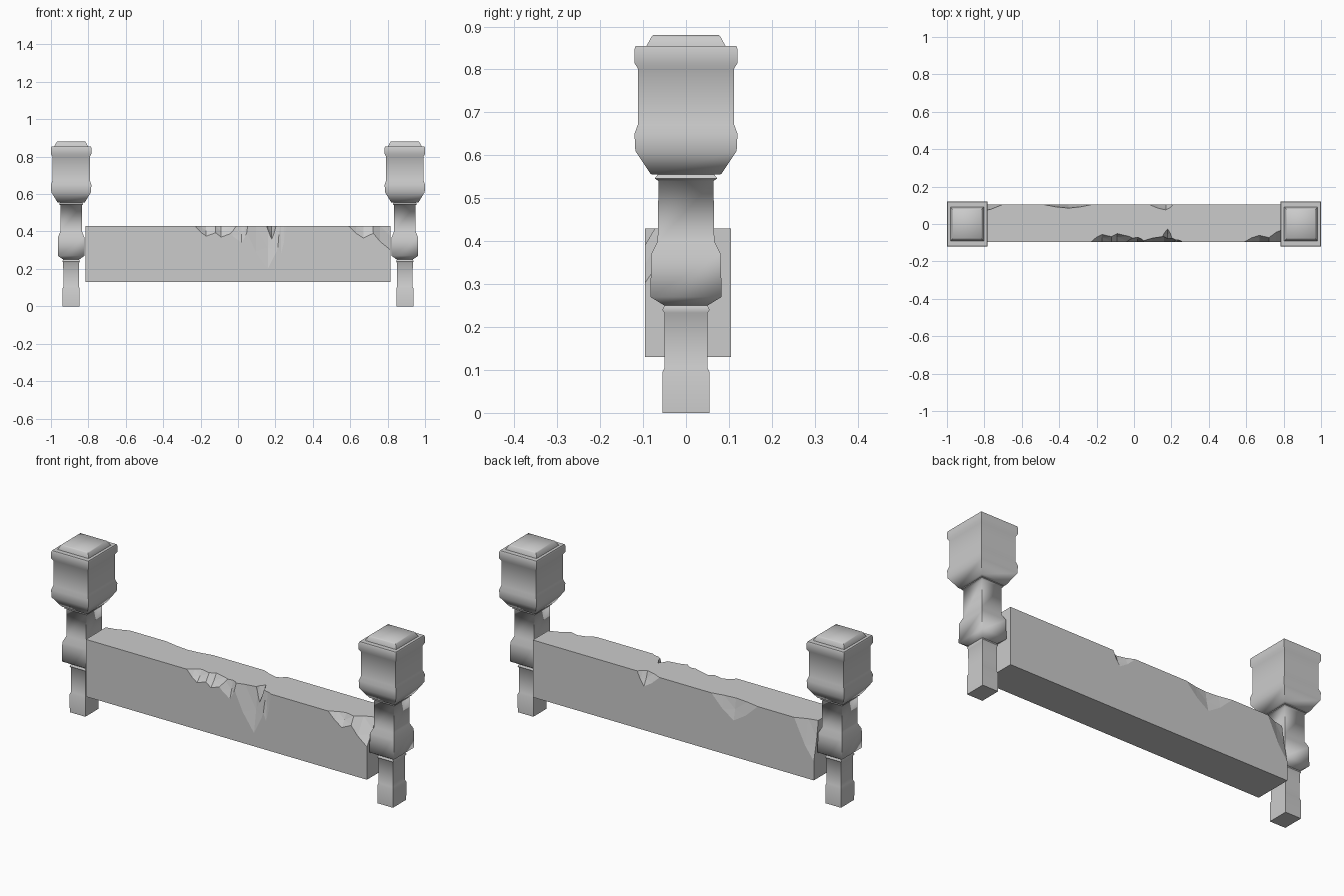
import bpy
import bmesh
import math
from mathutils import Vector

cube = bpy.data.objects.get("Cube")
if cube:
    bpy.data.objects.remove(cube)

GREY = (.6, .6, .6, 1)
stone = bpy.data.materials.new("grey stone")
stone.use_nodes = True
stone.diffuse_color = GREY
shader = stone.node_tree.nodes["Principled BSDF"]
shader.inputs["Base Color"].default_value = GREY


def make_object(name, bm):
    bmesh.ops.recalc_face_normals(bm, faces=bm.faces)
    mesh = bpy.data.meshes.new(name)
    bm.to_mesh(mesh)
    bm.free()
    mesh.materials.append(stone)
    obj = bpy.data.objects.new(name, mesh)
    bpy.context.collection.objects.link(obj)
    return obj


def square_loft(name, centre_x, profile, width_ratio):
    """Stack square rings given as (half depth, height) and shade them softly."""
    bm = bmesh.new()
    rings = []
    for half_depth, height in profile:
        half_width = half_depth * width_ratio(height)
        corners = ((-1, -1), (1, -1), (1, 1), (-1, 1))
        rings.append([bm.verts.new((centre_x + sx * half_width, sy * half_depth, height))
                      for sx, sy in corners])
    for low, high in zip(rings, rings[1:]):
        for i in range(len(low)):
            bm.faces.new((low[i - 1], low[i], high[i], high[i - 1]))
    bm.faces.new(rings[0])
    bm.faces.new(rings[-1])
    obj = make_object(name, bm)
    bpy.ops.object.select_all(action='DESELECT')
    obj.select_set(True)
    bpy.context.view_layer.objects.active = obj
    bpy.ops.object.shade_smooth_by_angle(angle=math.radians(60))


def post_ratio(height):
    """The post is narrower than deep, most of all near the foot."""
    return min(.9, .82 + .13 * height)


def cap_ratio(height):
    return .98


# Foot, shaft, bulge, neck and block of a post
POST = [
    (.055, 0), (.055, .095), (.05, .105),
    (.05, .233), (.055, .24), (.05, .25),
    (.083, .27), (.081, .37), (.066, .4),
    (.064, .54), (.073, .546), (.066, .555),
    (.082, .556), (.118, .61), (.12, .65), (.112, .672),
    (.112, .802), (.12, .815), (.12, .847), (.117, .855),
]
CAP = [(.092, .85), (.092, .855), (.081, .875), (.077, .88)]

for side_name, direction in (("left", 1), ("right", -1)):
    post_x = direction * .892
    square_loft(side_name + "_post", post_x, POST, post_ratio)
    square_loft(side_name + "_post_cap", post_x, CAP, cap_ratio)

# Beam between the posts
FRONT, BACK, BOTTOM, TOP = -.096, .105, .13, .43
LENGTH = 1.63
bm = bmesh.new()
bmesh.ops.create_cube(bm, size=1)
for vert in bm.verts:
    vert.co *= Vector((LENGTH, BACK - FRONT, TOP - BOTTOM))
    vert.co += Vector((0, FRONT + BACK, TOP + BOTTOM)) / 2
beam = make_object("chipped_beam", bm)


def cut_chip(face_y, start, peak, end, depth, drop):
    """Break a faceted chunk off a top edge, deepest at the peak."""
    inward = math.copysign(1, -face_y)
    margin = .05
    points = [(peak, depth, 0), (peak, 0, drop), (peak, depth * .6, drop * .5)]
    for tip in (start, end):
        shoulder = (tip + peak) / 2
        points += [(tip, 0, 0), (shoulder, depth * .65, 0), (shoulder, 0, drop * .6)]

    # The hull carries every point out past the face and the top
    bm = bmesh.new()
    for x, inset, fall in points:
        for y in (face_y + inward * inset, face_y - inward * margin):
            for z in (TOP - fall, TOP + margin):
                bm.verts.new((x, y, z))
    bmesh.ops.remove_doubles(bm, verts=bm.verts, dist=margin / 1000)
    hull = bmesh.ops.convex_hull(bm, input=bm.verts)
    spare = {item for item in hull["geom_interior"] + hull["geom_unused"]
             if isinstance(item, bmesh.types.BMVert)}
    bmesh.ops.delete(bm, geom=list(spare), context='VERTS')
    cutter = make_object("chip_cutter", bm)
    cutter.hide_render = True

    modifier = beam.modifiers.new("chip", 'BOOLEAN')
    modifier.operation = 'DIFFERENCE'
    modifier.solver = 'EXACT'
    modifier.object = cutter


# Front chips: middle ledge, deep notch, then the left corner
cut_chip(FRONT, -.23, -.17, -.05, .04, .055)
cut_chip(FRONT, -.15, -.09, .04, .045, .06)
cut_chip(FRONT, -.08, .02, .06, .025, .09)
cut_chip(FRONT, .03, .16, .25, .03, .23)
cut_chip(FRONT, .14, .18, .21, .07, .09)
cut_chip(FRONT, .18, .23, .26, .012, .15)
cut_chip(FRONT, .59, .67, .78, .035, .065)
cut_chip(FRONT, .69, .83, .95, .08, .14)

# Back chips: right corner, shallow scoop and small nick
cut_chip(BACK, -.95, -.83, -.7, .04, .22)
cut_chip(BACK, -.49, -.35, -.22, .02, .11)
cut_chip(BACK, .08, .17, .21, .03, .07)

# Bake the cuts into the beam and discard the cutters
depsgraph = bpy.context.evaluated_depsgraph_get()
depsgraph.update()
chipped_mesh = bpy.data.meshes.new_from_object(beam.evaluated_get(depsgraph))
cutters = [modifier.object for modifier in beam.modifiers]
beam.modifiers.clear()
beam.data = chipped_mesh
for cutter in cutters:
    bpy.data.objects.remove(cutter)
